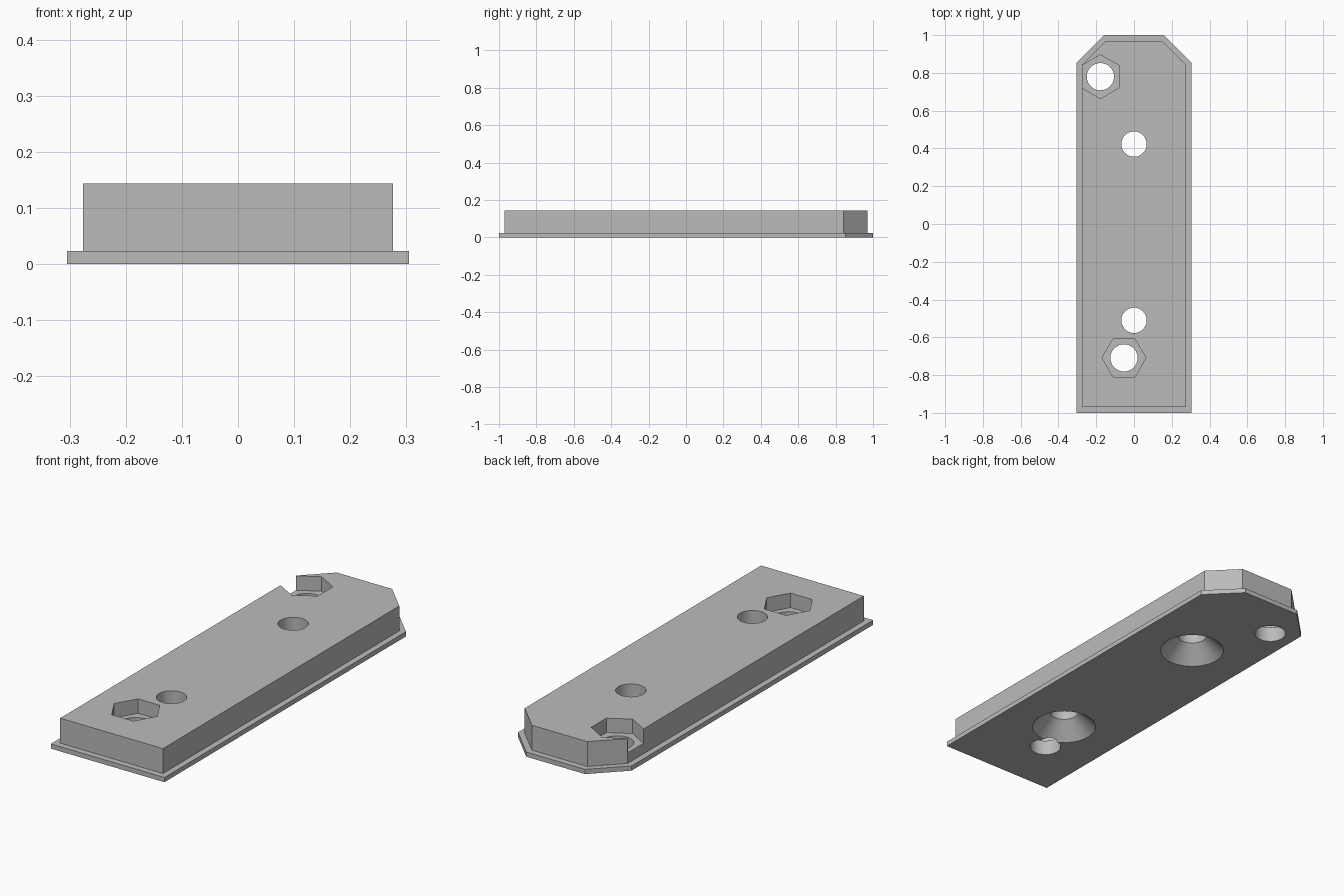
import bpy
import bmesh
import math

cube = bpy.data.objects.get("Cube")
if cube:
    bpy.data.objects.remove(cube, do_unlink=True)

grey = bpy.data.materials.new("mid_grey")
grey.use_nodes = True
colour = (0.5, 0.5, 0.5, 1)
grey.diffuse_color = colour
grey.node_tree.nodes["Principled BSDF"].inputs["Base Color"].default_value = colour

PLATE_TOP, BLOCK_TOP = 0.023, 0.144
POCKET_FLOOR = 0.074


def add_object(name, bm):
    bmesh.ops.recalc_face_normals(bm, faces=bm.faces)
    mesh = bpy.data.meshes.new(name)
    bm.to_mesh(mesh)
    bm.free()
    mesh.materials.append(grey)
    obj = bpy.data.objects.new(name, mesh)
    bpy.context.collection.objects.link(obj)
    return obj


def slab(name, half_w, half_l, chamfer, z0, z1):
    """Rectangular slab with the two rear corners cut off."""
    outline = [(-half_w, -half_l), (half_w, -half_l),
               (half_w, half_l - chamfer), (half_w - chamfer, half_l),
               (chamfer - half_w, half_l), (-half_w, half_l - chamfer)]
    bm = bmesh.new()
    face = bm.faces.new([bm.verts.new((x, y, z0)) for x, y in outline])
    new = bmesh.ops.extrude_face_region(bm, geom=[face])["geom"]
    for v in new:
        if isinstance(v, bmesh.types.BMVert):
            v.co.z = z1
    return add_object(name, bm)


def turned(name, x, y, rings, sides, turn=0.0):
    """Closed prism or cone stack through (radius, height) rings."""
    bm = bmesh.new()
    loops = []
    for r, z in rings:
        angles = [turn + math.tau * i / sides for i in range(sides)]
        loops.append([bm.verts.new((x + r * math.cos(a), y + r * math.sin(a), z))
                      for a in angles])
    bm.faces.new(loops[0])
    bm.faces.new(loops[-1])
    for low, high in zip(loops, loops[1:]):
        for i in range(sides):
            j = (i + 1) % sides
            bm.faces.new((low[i], low[j], high[j], high[i]))
    return add_object(name, bm)


def combine(target, helper, operation):
    """Apply one boolean to the target and discard the helper."""
    helper.hide_render = True
    mod = target.modifiers.new("combine", "BOOLEAN")
    mod.operation, mod.solver, mod.object = operation, "EXACT", helper
    bpy.context.view_layer.update()
    graph = bpy.context.evaluated_depsgraph_get()
    mesh = bpy.data.meshes.new_from_object(target.evaluated_get(graph))
    target.modifiers.clear()
    target.data = mesh
    bpy.data.objects.remove(helper, do_unlink=True)


# Thin flange with the thicker block standing on it
body = slab("mounting_plate", 0.305, 1.0, 0.147, 0, PLATE_TOP)
combine(body, slab("raised_block", 0.276, 0.97, 0.127, 0.01, BLOCK_TOP), "UNION")

# Screw holes, countersunk from below
for y in (0.423, -0.51):
    rings = [(0.157, -0.01), (0.067, 0.08), (0.067, 0.2)]
    combine(body, turned("screw_cutter", 0, y, rings, 64), "DIFFERENCE")

# Bolt holes with hexagonal nut pockets; the rear pocket breaks through the side
for x, y, turn in ((-0.178, 0.78, math.pi / 6), (-0.053, -0.709, 0)):
    pocket = [(0.116, POCKET_FLOOR), (0.116, 0.2)]
    combine(body, turned("nut_cutter", x, y, pocket, 6, turn), "DIFFERENCE")
    bore = [(0.072, -0.05), (0.072, 0.2)]
    combine(body, turned("bolt_cutter", x, y, bore, 64), "DIFFERENCE")

# Smooth bores, crisp edges
bpy.ops.object.select_all(action="DESELECT")
body.select_set(True)
bpy.context.view_layer.objects.active = body
bpy.ops.object.shade_smooth_by_angle(angle=math.radians(30))
